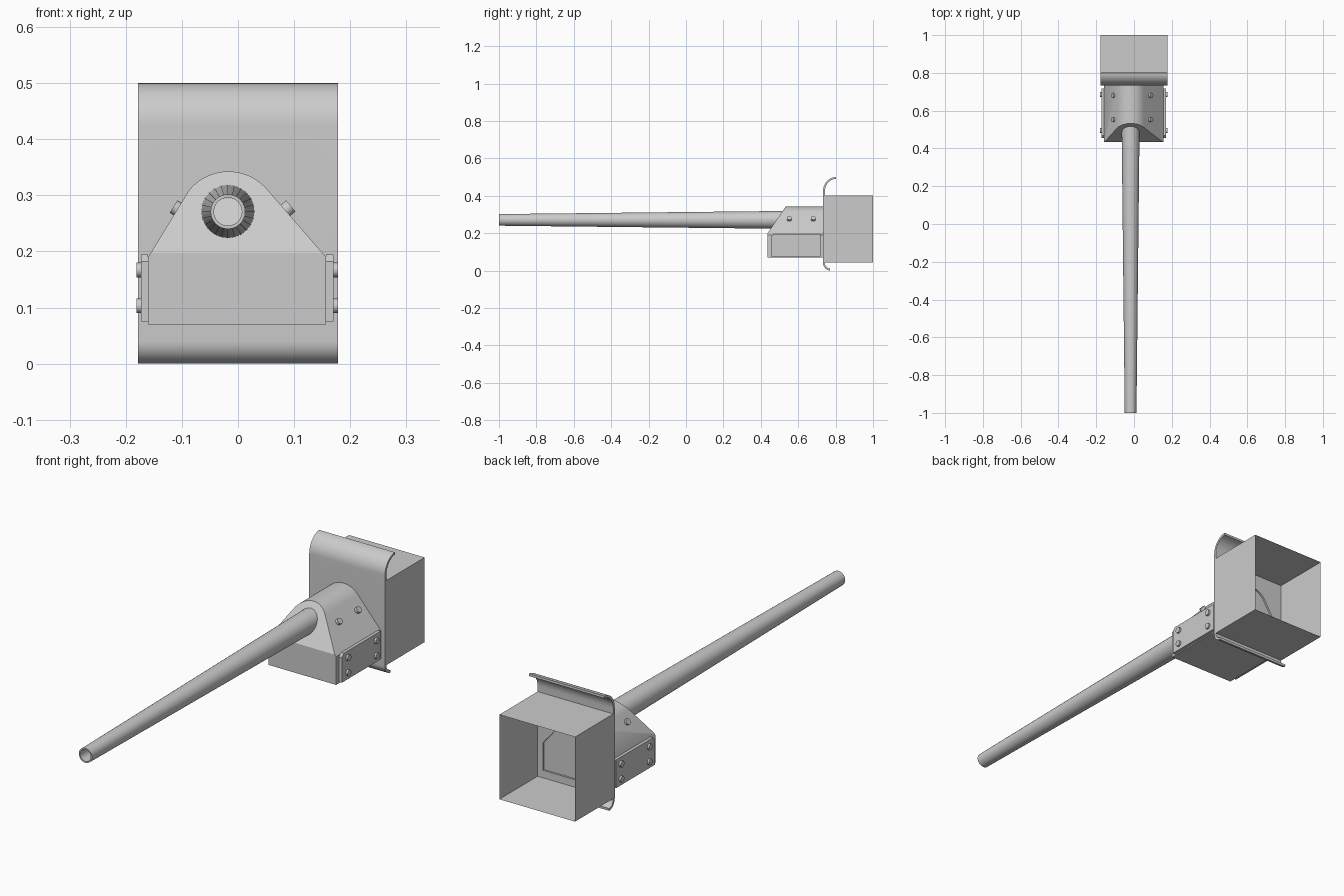
import bpy, bmesh, math
from mathutils import Vector

if "Cube" in bpy.data.objects:
    bpy.data.objects.remove(bpy.data.objects["Cube"])

CX, CZ = -0.018, 0.271          # barrel axis
HALF = 0.178                    # half width of shield and box

grey = bpy.data.materials.new("grey_metal")
grey.diffuse_color = (0.6, 0.6, 0.6, 1)
grey.use_nodes = True
grey.node_tree.nodes["Principled BSDF"].inputs["Base Color"].default_value = grey.diffuse_color


def finish(name, bm, angle=32):
    """Turn a bmesh into a named object, smooth with sharp edges kept."""
    bmesh.ops.recalc_face_normals(bm, faces=bm.faces)
    me = bpy.data.meshes.new(name)
    bm.to_mesh(me)
    bm.free()
    me.materials.append(grey)
    me.shade_smooth()
    me.set_sharp_from_angle(angle=math.radians(angle))
    ob = bpy.data.objects.new(name, me)
    bpy.context.collection.objects.link(ob)
    return ob


def prism(points, offset):
    """Extrude a closed 3D outline by an offset vector."""
    bm = bmesh.new()
    face = bm.faces.new([bm.verts.new(p) for p in points])
    ext = bmesh.ops.extrude_face_region(bm, geom=[face], use_keep_orig=True)
    bmesh.ops.translate(bm, vec=offset,
                        verts=[g for g in ext["geom"] if isinstance(g, bmesh.types.BMVert)])
    bmesh.ops.recalc_face_normals(bm, faces=bm.faces)
    return bm


def arc(c, r1, r2, a0, a1, n):
    """Points on an ellipse arc, angles in degrees."""
    return [(c[0] + r1 * math.cos(math.radians(a0 + (a1 - a0) * i / n)),
             c[1] + r2 * math.sin(math.radians(a0 + (a1 - a0) * i / n))) for i in range(n + 1)]


def bolt(name, pos, direction, r=0.013, h=0.016):
    """Short round bolt head centred on a surface point."""
    bm = bmesh.new()
    bmesh.ops.create_cone(bm, cap_ends=True, segments=12, radius1=r, radius2=r, depth=h)
    ob = finish(name, bm)
    ob.rotation_euler = Vector(direction).to_track_quat('Z', 'Y').to_euler()
    ob.location = pos


# Mantlet outline (x, z): flat base, sloped flanks, rounded crown
outline = [(-0.16, 0.07), (0.157, 0.07), (0.157, 0.19)]
outline += arc((-0.017, 0.252), 0.0907, 0.0907, 39, 141, 16)
outline += [(-0.16, 0.19)]

# Mantlet body with the upper front cut on a slant
bm = prism([(x, 0.435, z) for x, z in outline], (0, 0.300, 0))
cut = bmesh.ops.bisect_plane(bm, geom=bm.verts[:] + bm.edges[:] + bm.faces[:],
                             plane_co=(0, 0.435, 0.197),
                             plane_no=(0, -0.146, 0.098), clear_outer=True)
bmesh.ops.holes_fill(bm, edges=[e for e in bm.edges if e.is_boundary], sides=0)
finish("mantlet", bm)

# Curled shield plate: side profile (y, z) offset to give thickness
T = 0.01


def shield_side(t):
    low = arc((0.773, 0.04), 0.04 - t, 0.04 - t, 265, 180, 10)
    high = arc((0.803, 0.425), 0.07 - t, 0.075 - t, 180, 92, 14)
    return low + high


profile = shield_side(0) + shield_side(T)[::-1]
shield = finish("shield", prism([(-HALF, y, z) for y, z in profile], (2 * HALF, 0, 0)))

# Opening in the shield behind the mantlet
hole = finish("shield_opening_cutter",
              prism([(x * 0.98, 0.70, 0.2 + (z - 0.2) * 0.97) for x, z in outline], (0, 0.08, 0)))
hole.hide_render = True
mod = shield.modifiers.new("opening", 'BOOLEAN')
mod.object, mod.operation, mod.solver = hole, 'DIFFERENCE', 'EXACT'
bpy.context.view_layer.update()
cut_mesh = bpy.data.meshes.new_from_object(
    shield.evaluated_get(bpy.context.evaluated_depsgraph_get()))
shield.modifiers.clear()
shield.data = cut_mesh
cut_mesh.shade_smooth()
cut_mesh.set_sharp_from_angle(angle=math.radians(32))
bpy.data.objects.remove(hole)

# Open-backed thin box behind the shield
bm = bmesh.new()
rings = [[bm.verts.new((x, y, z)) for x, z in
          ((-HALF, 0.042), (HALF, 0.042), (HALF, 0.402), (-HALF, 0.402))] for y in (0.735, 1.0)]
for i in range(4):
    j = (i + 1) % 4
    bm.faces.new((rings[0][i], rings[0][j], rings[1][j], rings[1][i]))
finish("rear_box", bm)

# Tapered hollow barrel, turned around its axis (radius, y)
SEG = 24
bm = bmesh.new()
loops = []
for r, y in ((0.048, 0.56), (0.031, -1.0), (0.025, -1.0), (0.025, 0.5)):
    loops.append([bm.verts.new((CX + r * math.cos(2 * math.pi * i / SEG), y,
                                CZ + r * math.sin(2 * math.pi * i / SEG))) for i in range(SEG)])
for a, b in zip(loops, loops[1:]):
    for i in range(SEG):
        j = (i + 1) % SEG
        bm.faces.new((a[i], a[j], b[j], b[i]))
bm.faces.new(loops[0])
bm.faces.new(loops[-1])
finish("barrel", bm)

# Side brackets with a clipped front corner, four bolts each
for side, sign, x in (("left", -1, -0.16), ("right", 1, 0.157)):
    plate = [(0.455, 0.075), (0.718, 0.075), (0.718, 0.195), (0.468, 0.195), (0.455, 0.182)]
    finish(side + "_bracket", prism([(x, y, z) for y, z in plate], (sign * 0.013, 0, 0)))
    for y in (0.495, 0.685):
        for z in (0.103, 0.167):
            bolt(side + "_bracket_bolt", (x + sign * 0.013, y, z), (sign, 0, 0))

# Bolts on the sloped flanks
for side, x, n in (("left", -0.108, (-0.855, 0, 0.52)), ("right", 0.088, (0.76, 0, 0.65))):
    for y in (0.552, 0.680):
        bolt(side + "_flank_bolt", (x, y, 0.276), n)
